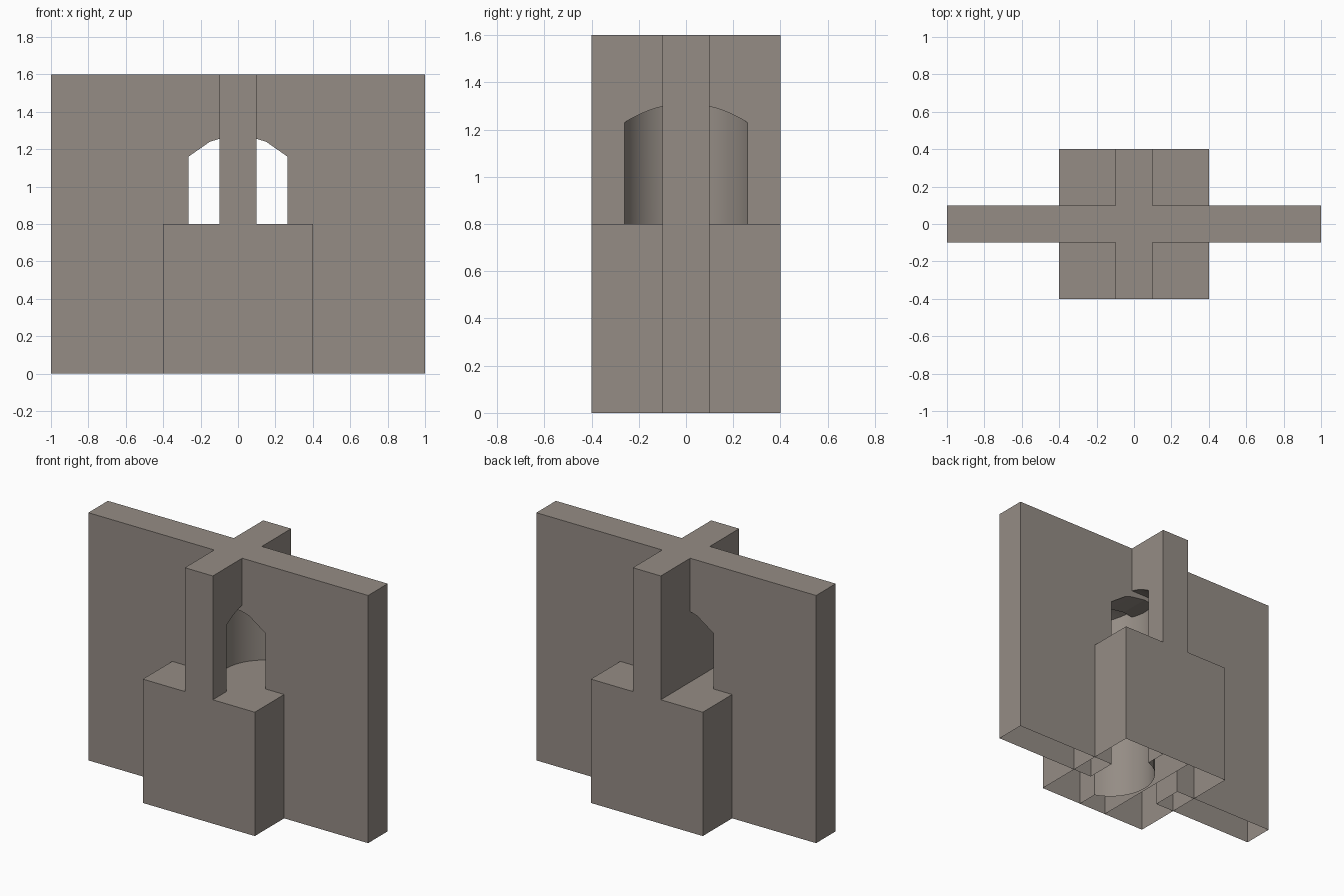
import bpy, bmesh, math

if "Cube" in bpy.data.objects:
    bpy.data.objects.remove(bpy.data.objects["Cube"])

stone = bpy.data.materials.new("warm_grey_stone")
stone.diffuse_color = (0.30, 0.265, 0.235, 1)
stone.use_nodes = True
stone.node_tree.nodes["Principled BSDF"].inputs["Base Color"].default_value = stone.diffuse_color


def finish(name, bm):
    bmesh.ops.remove_doubles(bm, verts=bm.verts, dist=1e-5)
    bmesh.ops.recalc_face_normals(bm, faces=bm.faces)
    mesh = bpy.data.meshes.new(name)
    bm.to_mesh(mesh)
    bm.free()
    mesh.materials.append(stone)
    obj = bpy.data.objects.new(name, mesh)
    bpy.context.collection.objects.link(obj)
    return obj


def extrude_profile(name, points, depth):
    """Open-bottomed prism from an XZ outline, centred on y = 0."""
    bm = bmesh.new()
    front = [bm.verts.new((x, -depth / 2, z)) for x, z in points]
    back = [bm.verts.new((x, depth / 2, z)) for x, z in points]
    bm.faces.new(front)
    bm.faces.new(back[::-1])
    for i in range(len(points)):
        j = (i + 1) % len(points)
        if points[i][1] > 0 or points[j][1] > 0:
            bm.faces.new((front[j], front[i], back[i], back[j]))
    return finish(name, bm)


# Long wall with an arched doorway reaching the ground
half_arch = [(0.265, 0), (0.265, 1.16), (0.15, 1.24), (0.1, 1.255)]
door = half_arch + [(0, 1.27)] + [(-x, z) for x, z in reversed(half_arch)]
extrude_profile("long_wall", [(-1, 0), (-1, 1.6), (1, 1.6), (1, 0)] + door, 0.2)

# Square base block
extrude_profile("base_block", [(-0.4, 0), (-0.4, 0.8), (0.4, 0.8), (0.4, 0)], 0.8)

# Cross wall with a curved, arch-topped niche in its right face
bm = bmesh.new()
N, CX, HALF = 16, 0.19, 0.26
R = math.hypot(HALF, CX - 0.1)
A = math.asin(HALF / R)
arc = []
for i in range(N + 1):
    a = -A + 2 * A * i / N
    y = R * math.sin(a)
    arc.append((CX - R * math.cos(a), y, 1.31 - 0.08 * (y / HALF) ** 2))


def face(*pts):
    return bm.faces.new([bm.verts.new(p) for p in pts])


face((0.1, 0.4, 0), (0.1, 0.4, 1.6), (0.1, -0.4, 1.6), (0.1, -0.4, 0),
     (0.1, -HALF, 0), *[(0.1, y, z) for x, y, z in arc], (0.1, HALF, 0))
face((-0.1, -0.4, 0), (-0.1, -0.4, 1.6), (-0.1, 0.4, 1.6), (-0.1, 0.4, 0))
face((-0.1, -0.4, 1.6), (0.1, -0.4, 1.6), (0.1, 0.4, 1.6), (-0.1, 0.4, 1.6))
for s in (-0.4, 0.4):
    face((-0.1, s, 0), (0.1, s, 0), (0.1, s, 1.6), (-0.1, s, 1.6))
for i, ((xa, ya, za), (xb, yb, zb)) in enumerate(zip(arc, arc[1:])):
    face((xa, ya, 0), (xb, yb, 0), (xb, yb, zb), (xa, ya, za)).smooth = True
    # Niche ceiling, triangular at both ends
    ceiling = [(xa, ya, za), (xb, yb, zb), (0.1, yb, zb), (0.1, ya, za)]
    if i == 0:
        ceiling.pop(3)
    elif i == N - 1:
        ceiling.pop(2)
    face(*ceiling)
cross = finish("cross_wall", bm)
bpy.context.view_layer.objects.active = cross
cross.select_set(True)
bpy.ops.object.shade_smooth_by_angle(angle=math.radians(30))
